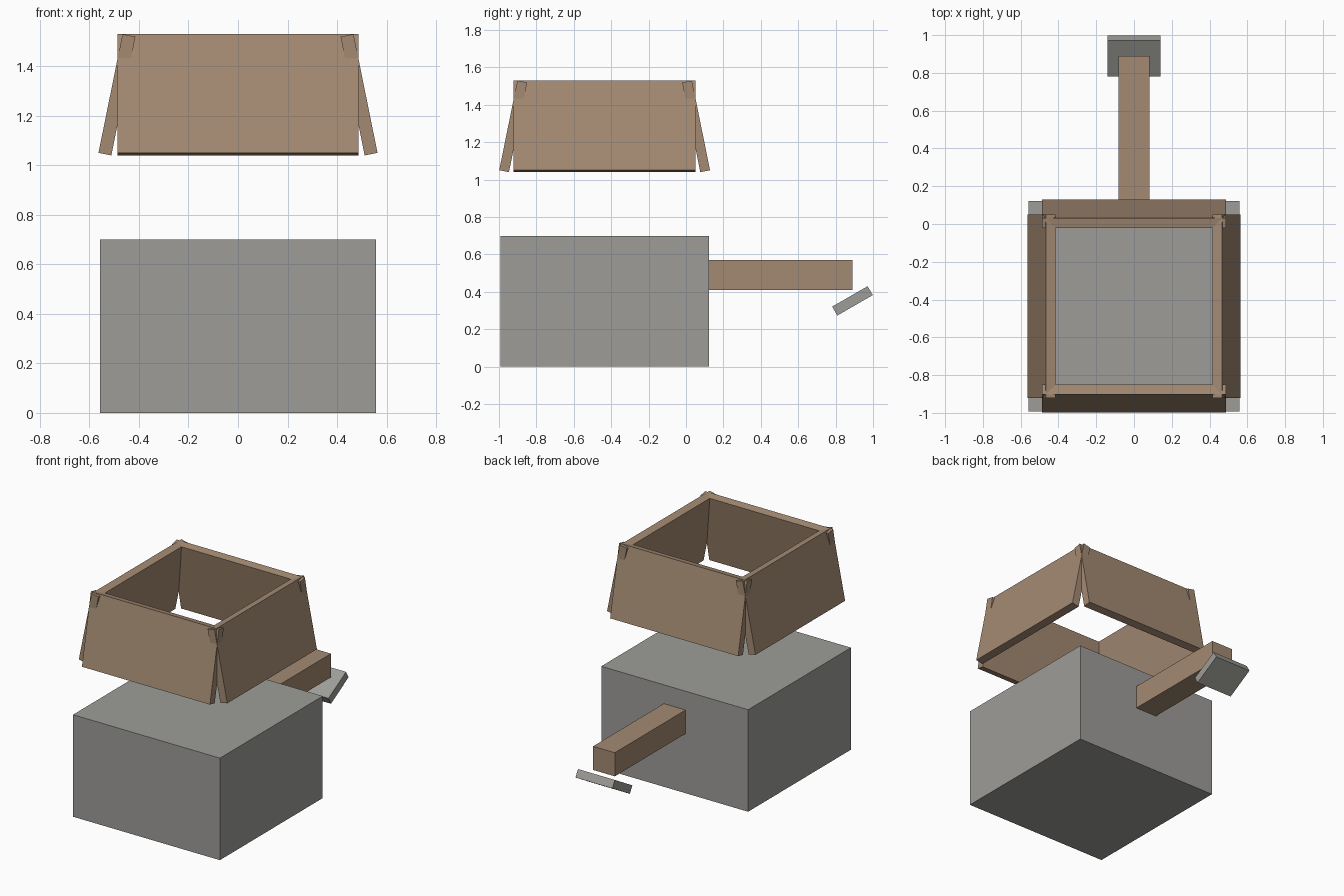
import bpy
import math
from mathutils import Matrix, Vector

if "Cube" in bpy.data.objects:
    bpy.data.objects.remove(bpy.data.objects["Cube"])


def material(name, rgb):
    m = bpy.data.materials.new(name)
    m.diffuse_color = (*rgb, 1)
    m.use_nodes = True
    m.node_tree.nodes["Principled BSDF"].inputs["Base Color"].default_value = m.diffuse_color
    return m


stone = material("stone_grey", (0.34, 0.335, 0.315))
wood = material("wood_brown", (0.37, 0.255, 0.17))


def block(name, size, centre, mat, rot=Matrix()):
    """Box of a given size, rotated and placed, with transforms baked in."""
    bpy.ops.mesh.primitive_cube_add(size=1)
    ob = bpy.context.object
    ob.name = name
    ob.data.transform(Matrix.Translation(centre) @ rot @ Matrix.Diagonal((*size, 1)))
    ob.data.materials.append(mat)
    return ob


CY = -0.435  # centre line of the box and frame in y

# Solid base box
block("base_box", (1.115, 1.115, 0.70), (0, CY, 0.35), stone)

# Four boards leaning inwards, forming the open frame above the box
lean = Matrix.Rotation(-0.2, 4, 'X')
for i, name in enumerate(("front_board", "right_board", "back_board", "left_board")):
    turn = Matrix.Rotation(i * math.pi / 2, 4, 'Z')
    centre = turn @ Vector((0, -0.489, 0)) + Vector((0, CY, 1.285))
    block(name, (0.972, 0.053, 0.489), centre, wood, turn @ lean)

# Beam reaching out of the back
block("back_beam", (0.165, 0.77, 0.162), (0, 0.505, 0.49), wood)

# Tilted plate below the end of the beam
block("tilted_plate", (0.28, 0.219, 0.055), (0, 0.89, 0.352), stone,
      Matrix.Rotation(math.radians(30), 4, 'X'))
